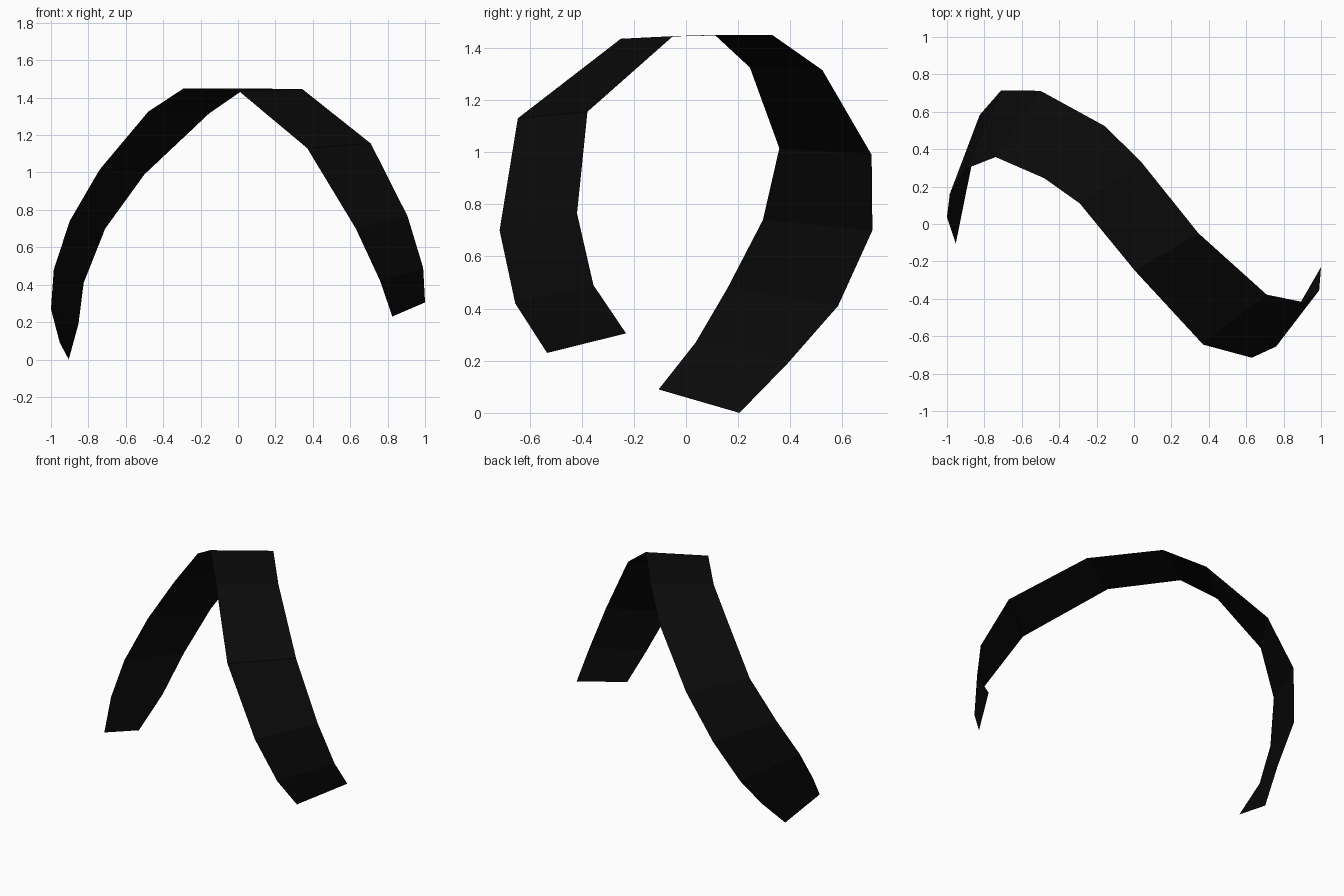
import bpy, bmesh

# Two edge rails of the arched, twisting ribbon, from the right foot to the left foot
back_rail = [
    (1.00, -0.23, 0.305), (0.99, -0.355, 0.49), (0.907, -0.418, 0.765),
    (0.71, -0.378, 1.155), (0.345, -0.05, 1.445), (0.04, 0.33, 1.45),
    (-0.155, 0.523, 1.315), (-0.50, 0.712, 0.99), (-0.71, 0.715, 0.70),
    (-0.825, 0.583, 0.41), (-0.853, 0.39, 0.19), (-0.905, 0.205, 0.0)]
front_rail = [
    (0.825, -0.533, 0.23), (0.76, -0.655, 0.42), (0.63, -0.715, 0.70),
    (0.37, -0.645, 1.13), (0.005, -0.25, 1.435), (-0.29, 0.11, 1.45),
    (-0.48, 0.245, 1.325), (-0.74, 0.358, 1.015), (-0.90, 0.295, 0.74),
    (-0.985, 0.16, 0.48), (-1.00, 0.037, 0.27), (-0.953, -0.105, 0.09)]

# Flat black colour
black = bpy.data.materials.new("black")
black.diffuse_color = (0.003, 0.003, 0.003, 1)


def loft(name, rail_a, rail_b, material):
    """Bridge two rails with a strip of flat faces."""
    bm = bmesh.new()
    a = [bm.verts.new(p) for p in rail_a]
    b = [bm.verts.new(p) for p in rail_b]
    for i in range(len(a) - 1):
        bm.faces.new((a[i], a[i + 1], b[i + 1], b[i]))
    mesh = bpy.data.meshes.new(name)
    bm.to_mesh(mesh)
    bm.free()
    mesh.materials.append(material)
    obj = bpy.data.objects.new(name, mesh)
    bpy.context.collection.objects.link(obj)
    return obj


# Ribbon strip
loft("curved_ribbon", back_rail, front_rail, black)
